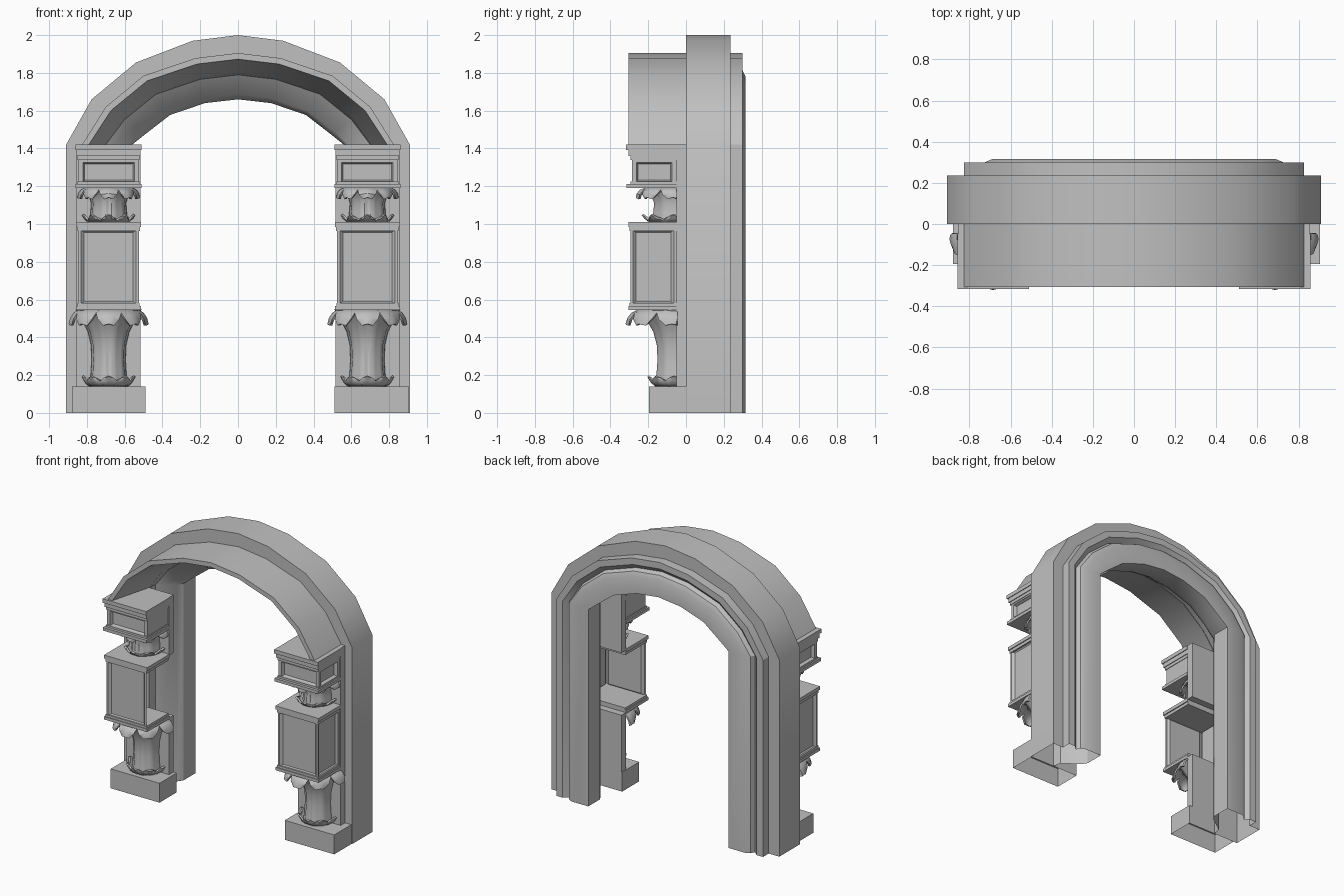
import bpy, bmesh, math

cube = bpy.data.objects.get("Cube")
if cube:
    bpy.data.objects.remove(cube, do_unlink=True)

stone = bpy.data.materials.new("grey stone")
stone.use_nodes = True
GREY = (0.53, 0.53, 0.53, 1)
stone.diffuse_color = GREY
stone.node_tree.nodes["Principled BSDF"].inputs["Base Color"].default_value = GREY


def finish(bm, name, mirror=False, thick=0, fix=True):
    """Turn a bmesh into a shaded object, optionally mirrored to the other leg."""
    if fix:
        bmesh.ops.recalc_face_normals(bm, faces=bm.faces)
    for f in bm.faces:
        f.smooth = True
    for e in bm.edges:
        e.smooth = len(e.link_faces) == 2 and e.calc_face_angle(0) < math.radians(30)
    mesh = bpy.data.meshes.new(name)
    bm.to_mesh(mesh)
    bm.free()
    mesh.materials.append(stone)
    ob = bpy.data.objects.new(name, mesh)
    bpy.context.scene.collection.objects.link(ob)
    if thick:
        mod = ob.modifiers.new("thickness", 'SOLIDIFY')
        mod.thickness = thick
        mod.offset = 0
    if mirror:
        ob.modifiers.new("other side", 'MIRROR')


def grid(bm, rows, closed=False):
    """Bridge rows of points with quads."""
    rows = [[bm.verts.new(p) for p in row] for row in rows]
    for a, b in zip(rows, rows[1:]):
        n = len(a)
        for i in range(n if closed else n - 1):
            j = (i + 1) % n
            bm.faces.new((a[i], a[j], b[j], b[i]))


def box(bm, x0, x1, y0, y1, z0, z1):
    made = bmesh.ops.create_cube(bm, size=1)["verts"]
    for v in made:
        v.co = (x0 if v.co.x < 0 else x1, y0 if v.co.y < 0 else y1, z0 if v.co.z < 0 else z1)
    return list({f for v in made for f in v.link_faces})


# Arch: outer, middle and inner outlines, blended for every line of the moulding
SPRING = 1.42
OUTER = [(.91, 0), (.91, SPRING), (.775, 1.66), (.54, 1.855), (.24, 1.97), (0, 2)]
MIDDLE = [(.825, 0), (.825, SPRING), (.70, 1.62), (.50, 1.785), (.225, 1.878), (0, 1.905)]
INNER = [(.56, 0), (.56, SPRING), (.49, 1.476), (.36, 1.577), (.175, 1.64), (0, 1.66)]


def arch(name, profile, start, closed):
    rows = []
    for i in range(start, len(OUTER)):
        row = []
        for w, y in profile:
            a, b = (OUTER, MIDDLE) if w > MIDDLE[0][0] else (MIDDLE, INNER)
            t = (a[0][0] - w) / (a[0][0] - b[0][0])
            row.append((a[i][0] + (b[i][0] - a[i][0]) * t, y, a[i][1] + (b[i][1] - a[i][1]) * t))
        rows.append(row)
    rows += [[(-x, y, z) for x, y, z in row] for row in rows[-2::-1]]
    bm = bmesh.new()
    grid(bm, rows, closed)
    finish(bm, name)


arch("arch_frame", [(.91, 0), (.91, .235), (.825, .235), (.825, .30), (.775, .30), (.74, .27),
                    (.725, .30), (.69, .315), (.56, .315),
                    (.56, .18), (.585, .14), (.70, .06), (.71, 0)], 0, True)
arch("front_vault", [(.825, 0), (.825, -.305), (.79, -.305), (.71, -.002)], 1, False)

# Plinths, open underneath
for name, x0, x1 in (("left_plinth", .51, .905), ("right_plinth", -.88, -.49)):
    bm = bmesh.new()
    faces = box(bm, x0, x1, -.195, 0, 0, .14)
    bmesh.ops.delete(bm, geom=[f for f in faces if f.calc_center_median().z < .01],
                     context='FACES_ONLY')
    finish(bm, name, fix=False)

# Flat backing behind the shafts, with a narrow strip beside the open block
bm = bmesh.new()
for x0, z0, z1 in ((.515, .14, .55), (.84, .55, 1.0), (.515, 1.0, SPRING)):
    box(bm, x0, .855, -.05, 0, z0, z1)
finish(bm, "pillar_backing", True)


def panel_block(name, y0, z0, z1, frame, bevel, depth, hollow):
    """Block with sunken panels on its front and outer side."""
    bm = bmesh.new()
    faces = box(bm, .525, .845, y0, -.05, z0, z1)
    bm.normal_update()
    panels = [f for f in faces if f.normal.y < -.5 or f.normal.x > .5]
    if hollow:
        gone = [f for f in faces if f.normal.y > .5 or f.normal.x < -.5]
        bmesh.ops.delete(bm, geom=gone, context='FACES_ONLY')
    bmesh.ops.inset_individual(bm, faces=panels, thickness=frame)
    bmesh.ops.inset_individual(bm, faces=panels, thickness=bevel, depth=-depth)
    finish(bm, name, True, fix=False)


panel_block("pier_block", -.295, .56, .985, .02, .022, .015, True)
panel_block("capital_block", -.285, 1.20, 1.35, .033, .012, .022, False)

# Stepped trim above and below the blocks
bm = bmesh.new()
for z0, z1, front, out in ((.545, .566, -.305, .012), (.566, .582, -.300, .004),
                           (.963, .985, -.300, .005), (.985, 1.01, -.305, .012),
                           (1.19, 1.212, -.315, .014), (1.212, 1.226, -.295, .004),
                           (1.338, 1.36, -.295, .004), (1.36, 1.392, -.305, .009),
                           (1.392, 1.42, -.317, .014)):
    box(bm, .525 - out, .845 + out, front, -.05, z0, z1)
finish(bm, "block_trim", True)

# Fluted half-round shafts with leaf collars
CX, CY = .685, -.05


def shaft(name, profile, sx):
    bm = bmesh.new()
    rows = []
    for r, z in profile:
        row = []
        for i in range(21):
            a = math.pi + math.pi * i / 20
            rr = r * (.95 if i % 4 == 2 else 1)
            row.append((CX + sx * rr * math.cos(a), CY + rr * math.sin(a), z))
        rows.append(row)
    grid(bm, rows)
    finish(bm, name, True)


def leaves(name, path, width, sx, count=5):
    """Ring of curled leaves; path gives (radius, height) from root to tip."""
    bm = bmesh.new()
    for k in range(count):
        a = math.pi + math.pi * (k + .06 * (count // 2 - k)) / (count - 1)
        c, s = math.cos(a), math.sin(a)
        rows = []
        for i, (r, z) in enumerate(path):
            u = i / (len(path) - 1)
            half = width * (.8 + .6 * u - 1.0 * u ** 3)
            row = []
            for v in (-1, -.5, 0, .5, 1):
                rr = r - .015 * v * v
                t = v * half
                row.append((CX + sx * (rr * c - t * s), min(CY, CY + rr * s + t * c),
                            z - .008 * abs(v) * u))
            rows.append(row)
        grid(bm, rows)
    finish(bm, name, True, thick=.012)


shaft("lower_shaft", [(.115, .14), (.108, .2), (.102, .28), (.106, .36), (.125, .43),
                      (.16, .49), (.20, .55)], .88)
leaves("lower_shaft_top_leaves", [(.15, .54), (.205, .54), (.235, .525), (.255, .50),
                                  (.265, .47)], .085, .78)
leaves("lower_shaft_foot_leaves", [(.10, .145), (.115, .15), (.128, .16), (.138, .175),
                                   (.15, .195)], .06, .92)
shaft("upper_shaft", [(.13, 1.01), (.125, 1.06), (.12, 1.11), (.135, 1.15), (.165, 1.195)], .77)
leaves("upper_shaft_top_leaves", [(.12, 1.187), (.165, 1.186), (.19, 1.176), (.205, 1.16),
                                  (.21, 1.14)], .066, .76)
leaves("upper_shaft_foot_leaves", [(.11, 1.013), (.135, 1.015), (.15, 1.02), (.165, 1.032),
                                   (.18, 1.05)], .06, .76)
